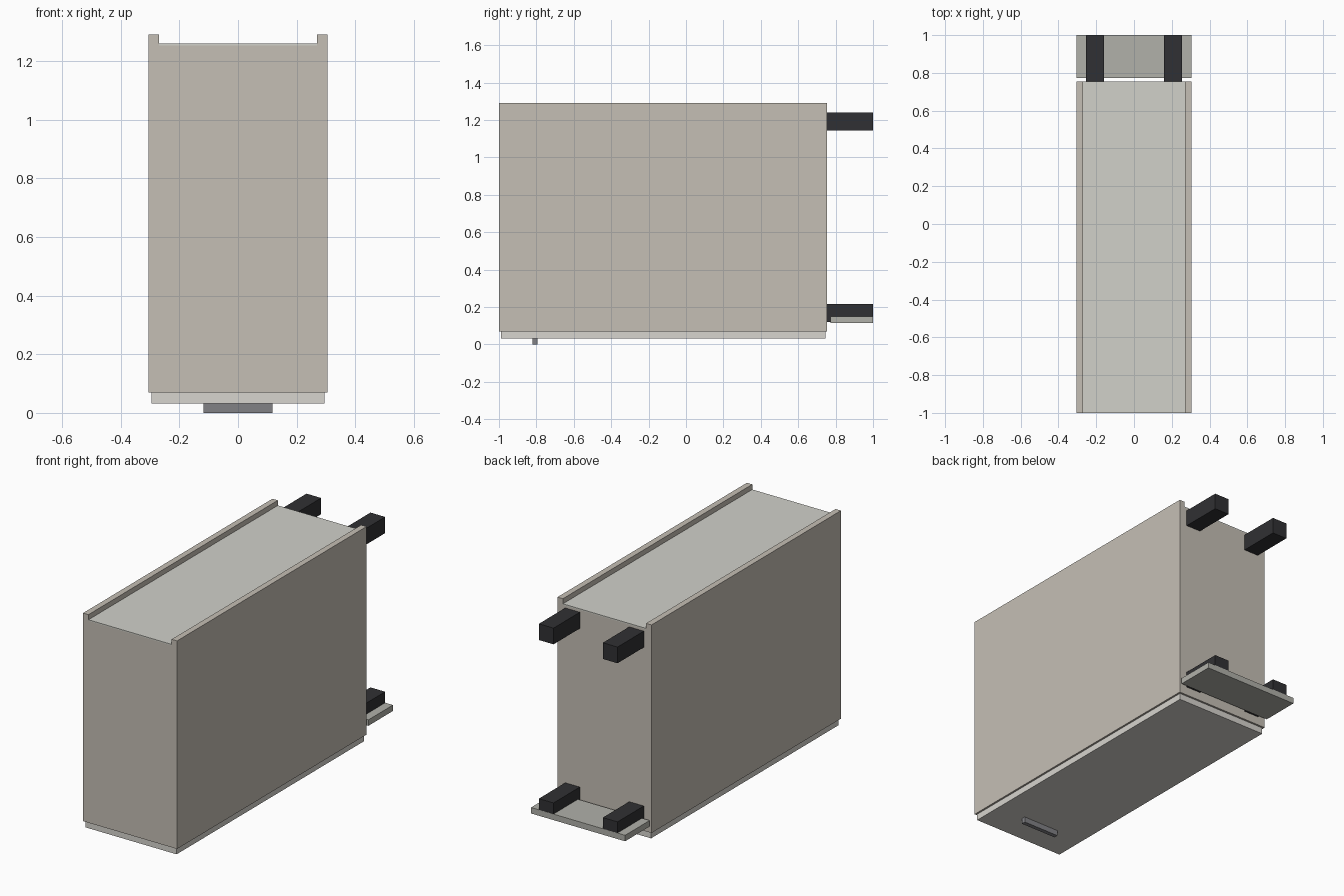
import bpy

if "Cube" in bpy.data.objects:
    bpy.data.objects.remove(bpy.data.objects["Cube"])


def material(name, rgb):
    m = bpy.data.materials.new(name)
    m.diffuse_color = (*rgb, 1)
    m.use_nodes = True
    m.node_tree.nodes["Principled BSDF"].inputs["Base Color"].default_value = m.diffuse_color
    return m


carcass = material("beige_board", (0.56, 0.52, 0.46))
light = material("light_board", (0.64, 0.64, 0.59))
front = material("door_board", (0.68, 0.66, 0.62))
kick = material("plinth_board", (0.44, 0.44, 0.40))
black = material("black_plastic", (0.03, 0.03, 0.033))
metal = material("handle_metal", (0.22, 0.22, 0.235))


def box(name, x, y, z, mat):
    """Box given by its (min, max) range on each axis."""
    bpy.ops.mesh.primitive_cube_add(size=1, location=[sum(r) / 2 for r in (x, y, z)])
    ob = bpy.context.object
    ob.name = name
    ob.scale = [r[1] - r[0] for r in (x, y, z)]
    bpy.ops.object.transform_apply(location=False, rotation=False, scale=True)
    ob.data.materials.append(mat)
    return ob


def pair(name, x, y, z, mat):
    """The same box on the right and mirrored on the left."""
    box(name + "_right", x, y, z, mat)
    box(name + "_left", (-x[1], -x[0]), y, z, mat)


# Cabinet carcass, lying on its door
pair("side_panel", (0.27, 0.305), (-1.0, 0.755), (0.07, 1.29), carcass)
box("head_panel", (-0.27, 0.27), (-1.0, -0.965), (0.07, 1.253), carcass)
box("base_panel", (-0.27, 0.27), (0.72, 0.755), (0.07, 1.253), carcass)
box("back_panel", (-0.27, 0.27), (-1.0, 0.755), (1.253, 1.26), light)

# Door and its bar handle
box("door", (-0.295, 0.295), (-0.99, 0.745), (0.032, 0.069), front)
box("door_handle", (-0.117, 0.117), (-0.82, -0.795), (0.0, 0.032), metal)

# Four feet and the plinth board in front of the lower two
for label, z in (("upper", (1.145, 1.24)), ("lower", (0.12, 0.215))):
    pair(label + "_foot", (0.16, 0.255), (0.755, 0.999), z, black)
box("plinth", (-0.305, 0.305), (0.772, 1.0), (0.115, 0.15), kick)
